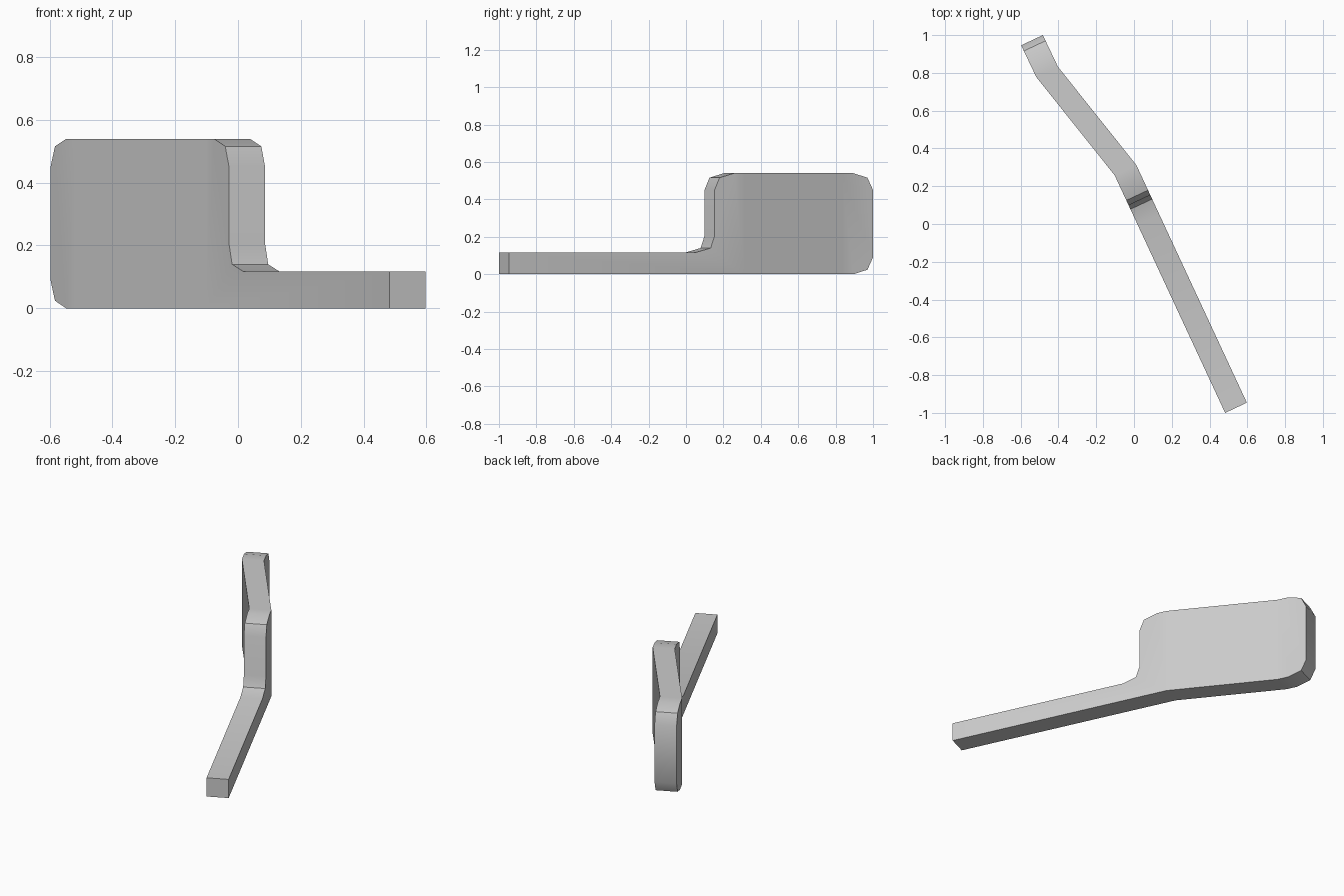
import bpy
import bmesh
import math
from mathutils import Vector

cube = bpy.data.objects.get("Cube")
if cube:
    bpy.data.objects.remove(cube, do_unlink=True)

# Centre line of the bent strip in plan, front to back, and its thickness
PATH = [(0.54, -0.973), (-0.045, 0.285), (-0.46, 0.805), (-0.54, 0.973)]
THICKNESS = Vector((0.115, 0.054, 0))

# Side outline (y, z): slim handle rising into a tall plate with clipped corners
OUTLINE = [
    (-0.973, 0), (0.868, 0), (0.943, 0.024), (0.973, 0.09),
    (0.973, 0.45), (0.943, 0.516), (0.868, 0.54),
    (0.23, 0.54), (0.152, 0.516), (0.126, 0.45),
    (0.126, 0.205), (0.105, 0.14), (0.027, 0.117), (-0.973, 0.117),
]


def bend_x(y):
    """Sideways position of the centre line at depth y."""
    for (x0, y0), (x1, y1) in zip(PATH, PATH[1:]):
        if y <= y1 + 1e-5:
            return x0 + (x1 - x0) * (y - y0) / (y1 - y0)
    return PATH[-1][0]


def material(name, colour):
    mat = bpy.data.materials.new(name)
    mat.use_nodes = True
    mat.diffuse_color = colour
    mat.node_tree.nodes["Principled BSDF"].inputs["Base Color"].default_value = colour
    return mat


# Flat outline, cut across where the strip bends
bm = bmesh.new()
bm.faces.new([bm.verts.new((0, y, z)) for y, z in OUTLINE])
for _, y in PATH[1:-1]:
    bmesh.ops.bisect_plane(bm, geom=bm.verts[:] + bm.edges[:] + bm.faces[:],
                           plane_co=(0, y, 0), plane_no=(0, 1, 0))

# Bend along the path, then thicken
for v in bm.verts:
    v.co.x = bend_x(v.co.y)
    v.co -= THICKNESS / 2
extruded = bmesh.ops.extrude_face_region(bm, geom=bm.faces[:], use_keep_orig=True)
moved = [g for g in extruded["geom"] if isinstance(g, bmesh.types.BMVert)]
bmesh.ops.translate(bm, verts=moved, vec=THICKNESS)
bmesh.ops.recalc_face_normals(bm, faces=bm.faces[:])

mesh = bpy.data.meshes.new("bent_paddle")
bm.to_mesh(mesh)
bm.free()
mesh.materials.append(material("light grey", (0.6, 0.6, 0.6, 1)))
paddle = bpy.data.objects.new("bent_paddle", mesh)
bpy.context.collection.objects.link(paddle)

# Soft bends, crisp rim
bpy.ops.object.select_all(action="DESELECT")
paddle.select_set(True)
bpy.context.view_layer.objects.active = paddle
bpy.ops.object.shade_smooth_by_angle(angle=math.radians(30))
